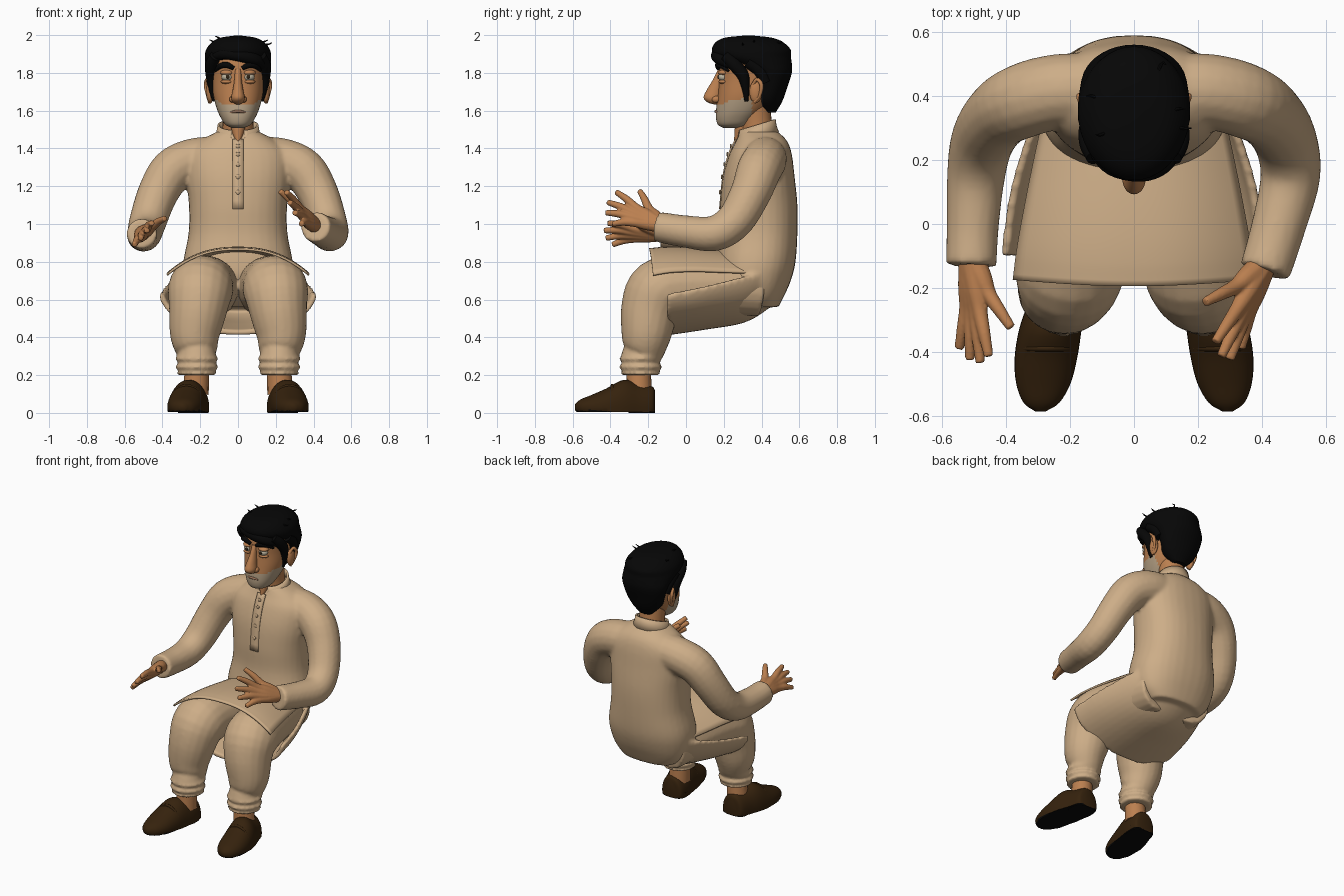
import bpy, bmesh, math
from mathutils import Vector

cube = bpy.data.objects.get("Cube")
if cube:
    bpy.data.objects.remove(cube)


def material(name, r, g, b):
    m = bpy.data.materials.new(name)
    m.use_nodes = True
    m.diffuse_color = (r, g, b, 1)
    bsdf = next(n for n in m.node_tree.nodes if n.type == 'BSDF_PRINCIPLED')
    bsdf.inputs["Base Color"].default_value = (r, g, b, 1)
    bsdf.inputs["Roughness"].default_value = 0.8
    return m


CLOTH = material("cream cloth", .61, .42, .245)
SKIN = material("tan skin", .50, .215, .08)
BEARD = material("grey stubble", .46, .35, .23)
HAIR = material("black hair", .002, .002, .002)
SHOE = material("brown leather", .036, .016, .004)
SOLE = material("black sole", .003, .003, .003)
WHITE = material("eye white", .50, .45, .34)
IRIS = material("dark iris", .03, .018, .008)
LIP = material("dull lip", .32, .17, .10)


def smooth(points, n):
    """Catmull-Rom interpolation of vectors of any length."""
    p = [Vector(q) for q in points]
    p = [p[0] * 2 - p[1]] + p + [p[-1] * 2 - p[-2]]
    out = []
    for a, b, c, d in zip(p, p[1:], p[2:], p[3:]):
        for k in range(n):
            t = k / n
            out.append((b * 2 + (c - a) * t + (a * 2 - b * 5 + c * 4 - d) * t * t
                        + (b * 3 - a - c * 3 + d) * t ** 3) / 2)
    return out + [p[-2]]


def skin(bm, rings, closed=True):
    rows = [[bm.verts.new(p) for p in ring] for ring in rings]
    count = len(rows[0])
    for a, b in zip(rows, rows[1:]):
        for i in range(count if closed else count - 1):
            j = (i + 1) % count
            bm.faces.new((a[i], a[j], b[j], b[i]))
    if closed:
        bm.faces.new(rows[0])
        bm.faces.new(rows[-1])


def oval(c, u, v, sides, power=2):
    pts = []
    for i in range(sides):
        a = 2 * math.pi * i / sides
        s, t = math.cos(a), math.sin(a)
        pts.append(c + u * math.copysign(abs(s) ** (2 / power), s)
                   + v * math.copysign(abs(t) ** (2 / power), t))
    return pts


def tube(bm, points, sides=16, n=4):
    """Round limb through (x, y, z, radius) points."""
    path = smooth(points, n)
    rings, u = [], None
    for i, p in enumerate(path):
        d = (path[min(i + 1, len(path) - 1)] - path[max(i - 1, 0)]).to_3d().normalized()
        u = d.orthogonal() if u is None else u - d * u.dot(d)
        u.normalize()
        r = max(p[3], .002)
        rings.append(oval(p.to_3d(), u * r, d.cross(u) * r, sides))
    skin(bm, rings)


def stack(bm, rows, cx=0, sides=32, n=4, power=2):
    """Horizontal ovals from (z, centre y, half width, half depth) rows."""
    skin(bm, [oval(Vector((cx, cy, z)), Vector((max(rx, .002), 0, 0)),
                   Vector((0, max(ry, .002), 0)), sides, power)
              for z, cy, rx, ry in smooth(rows, n)])


def ball(bm, c, size):
    made = bmesh.ops.create_uvsphere(bm, u_segments=20, v_segments=12, radius=1)
    for v in made["verts"]:
        v.co = Vector(c) + Vector(a * b for a, b in zip(v.co, size))


def finish(name, bm, *mats, voxel=0, thick=0, rule=None):
    bmesh.ops.recalc_face_normals(bm, faces=bm.faces)
    for f in bm.faces:
        f.smooth = True
        if rule:
            f.material_index = rule(f.calc_center_median())
    mesh = bpy.data.meshes.new(name)
    bm.to_mesh(mesh)
    bm.free()
    ob = bpy.data.objects.new(name, mesh)
    bpy.context.collection.objects.link(ob)
    for m in mats:
        mesh.materials.append(m)
    if voxel:
        r = ob.modifiers.new("fuse", 'REMESH')
        r.mode, r.voxel_size, r.use_smooth_shade = 'VOXEL', voxel, True
        s = ob.modifiers.new("soften", 'SMOOTH')
        s.factor, s.iterations = .5, 5
    else:
        if thick:
            ob.modifiers.new("thickness", 'SOLIDIFY').thickness = thick
        bpy.context.view_layer.objects.active = ob
        ob.select_set(True)
        bpy.ops.object.shade_smooth_by_angle(angle=math.radians(50))
        ob.select_set(False)


# Shirt body, sleeves and the tail slung under the thighs, fused
steps = [i / 12 - 1 for i in range(25)]
bm = bmesh.new()
stack(bm, [(.56, .40, .19, .09), (.62, .38, .25, .14), (.7, .36, .285, .195), (.8, .37, .29, .21), (.95, .385, .262, .205),
           (1.1, .385, .26, .205), (1.25, .385, .275, .19), (1.37, .395, .27, .165),
           (1.44, .40, .2, .135), (1.49, .385, .11, .1)], power=2.3)
shoulder = [(.12, .42, 1.35, .115), (.24, .415, 1.335, .118), (.35, .385, 1.28, .118), (.425, .34, 1.16, .108), (.475, .26, 1.02, .1)]
for s, lower in ((1, [(.49, .15, .95, .095), (.455, 0, .96, .086), (.41, -.15, .985, .081)]),
                 (-1, [(.495, .15, .95, .092), (.505, 0, .94, .083), (.51, -.13, .95, .08)])):
    tube(bm, [(s * x, y, z, r) for x, y, z, r in shoulder + lower])


def sling(y, w, top, low, inset):
    return [((w - inset) * math.sin(t * math.pi / 2), y,
             top - (top - low - inset) * math.cos(t * math.pi / 2) ** 1.1) for t in steps]


skin(bm, [sling(*row, 0) + sling(*row, .03)[::-1]
          for row in smooth([(-.1, .42, .63, .41), (.1, .39, .67, .44), (.3, .33, .72, .475),
                             (.42, .27, .74, .54), (.5, .18, .74, .62)], 5)])
finish("shirt", bm, CLOTH, voxel=.012)

# Front shirt tail draped over the lap
bm = bmesh.new()
skin(bm, [[(w * t, y - .02 * math.cos(t * math.pi / 2) * (y < -.1), zc - (zc - ze) * abs(t) ** 2.4) for t in steps]
          for y, w, zc, ze in smooth([(.36, .28, .84, .745), (.2, .315, .86, .75), (.05, .345, .875, .755),
                                      (-.08, .368, .88, .75), (-.175, .38, .872, .735)], 5)], closed=False)
finish("front_tail", bm, CLOTH, thick=.012)

# Standing collar, button strip, buttons and open throat
bm = bmesh.new()
arc = [math.radians(-72 + i * 324 / 36) for i in range(37)]
skin(bm, [[(r * math.cos(a), .375 + r * .92 * math.sin(a), z + .03 * math.sin(a)) for a in arc]
          for r, z in ((.128, 1.455), (.114, 1.49), (.108, 1.525))], closed=False)
finish("collar", bm, CLOTH, thick=.012)
chest = [(.262, 1.45), (.225, 1.37), (.195, 1.25), (.178, 1.08)]
bm = bmesh.new()
skin(bm, [[(x, y, z) for x in (-.03, 0, .03)] for y, z in smooth([(y - .003, z) for y, z in chest], 4)],
     closed=False)
finish("button_strip", bm, CLOTH, thick=.009)
bm = bmesh.new()
for y, z in smooth(chest, 2)[1:-1]:
    ball(bm, (0, y - .006, z), (.012, .005, .012))
finish("buttons", bm, CLOTH)
bm = bmesh.new()
tube(bm, [(0, .30, 1.53, .04), (0, .285, 1.48, .03), (0, .258, 1.43, .006)])
finish("open_throat", bm, SKIN)

# Trousers with gathered cuffs
bm = bmesh.new()
for s in (1, -1):
    leg = [(.13, .4, .65, .14), (.155, .2, .67, .155), (.185, -.02, .67, .165), (.2, -.14, .645, .172),
           (.212, -.19, .55, .155), (.228, -.21, .42, .134), (.22, -.225, .335, .112)]
    cuffs = [(.218, -.24, .31 - .022 * i, .115 if i % 2 else .098) for i in range(6)]
    tube(bm, [(s * x, y, z, r) for x, y, z, r in leg + cuffs], sides=20)
finish("trousers", bm, CLOTH, voxel=.011)

for s, side in ((1, "left"), (-1, "right")):
    # Ankle
    bm = bmesh.new()
    tube(bm, [(s * .225, -.25, .1, .07), (s * .215, -.25, .26, .062)])
    finish(side + "_ankle", bm, SKIN)
    # Slip-on shoe with a dark underside, stitched band and heel
    bm = bmesh.new()
    rows = smooth([(-.165, .235, .045, .12), (-.18, .235, .075, .14), (-.25, .243, .09, .155),
                   (-.33, .262, .098, .175), (-.42, .276, .098, .13), (-.5, .284, .085, .095),
                   (-.56, .29, .056, .07), (-.588, .293, .015, .045)], 4)
    skin(bm, [[Vector((p.x, p.y, max(p.z, .004))) for p in
               oval(Vector((s * cx, y, .03)), Vector((w, 0, 0)), Vector((0, 0, top - .03)), 32, 2.1)]
              for y, cx, w, top in rows])
    finish(side + "_shoe", bm, SHOE, SOLE, rule=lambda c: int(c.z < .012))
    bm = bmesh.new()
    tube(bm, [(s * (.272 + dx), -.39, z, .009) for dx, z in ((-.08, .085), (-.05, .125), (0, .145), (.05, .125), (.08, .085))])
    finish(side + "_shoe_band", bm, SHOE)
    bm = bmesh.new()
    stack(bm, [(0, -.235, .08, .07), (.035, -.235, .084, .07)], cx=s * .237, n=1, power=3)
    finish(side + "_heel", bm, SOLE)

# Hands: every finger runs from the wrist through its knuckle to the tip
hands = {"left": ((.41, -.12, .99), (.222, -.245, 1.175), (.255, -.37, 1.17), (.273, -.415, 1.115), (.30, -.425, 1.06), (.335, -.39, 1.0)),
         "right": ((-.51, -.1, .95), (-.385, -.325, 1.03), (-.455, -.415, 1.005), (-.482, -.435, .965), (-.515, -.425, .925), (-.548, -.39, .89))}
for side, (wrist, *tips) in hands.items():
    bm = bmesh.new()
    w = Vector(wrist)
    middle = Vector(tips[2])
    for i, tip in enumerate(tips):
        tip = Vector(tip)
        spread = .85 if i == 0 else .8
        knuckle = w + (middle.lerp(tip, spread) - w) * (.5 if i == 0 else .54)
        bend = knuckle.lerp(tip, .5) + Vector((0, 0, .006))
        tube(bm, [(*w, .04), (*w.lerp(knuckle, .6), .034), (*knuckle, .025), (*bend, .02), (*tip, .015)], sides=12)
    finish(side + "_hand", bm, SKIN, voxel=.005)

# Neck and head, with stubble on the jaw
bm = bmesh.new()
tube(bm, [(0, .385, 1.42, .09), (0, .375, 1.52, .082), (0, .36, 1.62, .085)], sides=24)
finish("neck", bm, SKIN)
bm = bmesh.new()
stack(bm, [(1.508, .24, .03, .04), (1.525, .25, .066, .08), (1.56, .265, .09, .106), (1.61, .29, .112, .13),
           (1.68, .315, .13, .147), (1.76, .335, .137, .16), (1.85, .345, .142, .168), (1.93, .345, .12, .14),
           (1.96, .345, .06, .07)], sides=64, n=6, power=2.2)
finish("head", bm, SKIN, BEARD,
       rule=lambda c: int(c.z < 1.628 + .6 * max(0, abs(c.x) - .07) and c.y < .35))
bm = bmesh.new()
stack(bm, [(1.82, .185, .016, .015), (1.76, .172, .02, .032), (1.71, .152, .028, .042),
           (1.67, .14, .036, .047), (1.645, .148, .028, .036), (1.633, .16, .01, .012)])
for s in (1, -1):
    ball(bm, (s * .03, .16, 1.66), (.016, .024, .018))
finish("nose", bm, SKIN)
bm = bmesh.new()
tube(bm, [(-.05, .176, 1.586, .003), (-.02, .16, 1.595, .007), (.02, .16, 1.595, .007), (.05, .176, 1.586, .003)])
finish("mouth", bm, LIP)

for s, side in ((1, "left"), (-1, "right")):
    bm = bmesh.new()
    ball(bm, (s * .057, .199, 1.778), (.031, .029, .023))
    finish(side + "_eye", bm, WHITE)
    bm = bmesh.new()
    ball(bm, (s * .054, .171, 1.779), (.010, .004, .011))
    finish(side + "_iris", bm, IRIS)
    bm = bmesh.new()
    ball(bm, (s * .058, .201, 1.801), (.036, .033, .016))
    ball(bm, (s * .058, .2, 1.753), (.034, .028, .012))
    finish(side + "_eyelids", bm, SKIN)
    bm = bmesh.new()
    tube(bm, [(s * .022, .171, 1.824, .011), (s * .06, .17, 1.842, .016), (s * .095, .192, 1.836, .015),
              (s * .12, .225, 1.81, .006)])
    finish(side + "_eyebrow", bm, HAIR)
    bm = bmesh.new()
    ball(bm, (s * .148, .37, 1.70), (.02, .034, .06))
    tube(bm, [(s * .15, .35, 1.73, .008), (s * .162, .375, 1.765, .01), (s * .17, .4, 1.735, .011),
              (s * .16, .39, 1.68, .009), (s * .148, .36, 1.645, .011)], sides=10)
    finish(side + "_ear", bm, SKIN)
    # Hair sweeping over the temple down into the sideburn
    bm = bmesh.new()
    tube(bm, [(s * .12, .21, 1.89, .03), (s * .138, .255, 1.845, .034), (s * .14, .3, 1.79, .032),
              (s * .137, .315, 1.72, .02), (s * .126, .32, 1.65, .01)])
    tube(bm, [(s * .14, .33, 1.86, .036), (s * .142, .39, 1.81, .032), (s * .135, .42, 1.75, .03)])
    finish(side + "_sideburn", bm, HAIR)

# Hair cap with a swept fringe and loose strands
bm = bmesh.new()
stack(bm, [(1.59, .445, .05, .03), (1.65, .435, .11, .075), (1.72, .45, .14, .085), (1.8, .445, .162, .115),
           (1.85, .395, .172, .165), (1.885, .355, .176, .2), (1.925, .345, .168, .208), (1.965, .335, .135, .175),
           (1.987, .33, .09, .12), (1.997, .33, .02, .03)], sides=40)
tube(bm, [(-.13, .235, 1.885, .02), (-.07, .18, 1.90, .028), (.02, .165, 1.89, .033), (.09, .19, 1.87, .032), (.135, .25, 1.84, .025)])
for x, y, z in ((.18, .3, 1.96), (.16, .36, 1.975), (-.15, .4, 1.975), (-.12, .28, 1.995), (.1, .5, 1.97)):
    tube(bm, [(x * .5, .33 + (y - .33) * .5, 1.955, .008), (x * .85, y, z - .01, .005), (x, y, z, .002)], sides=6)
finish("hair", bm, HAIR)
